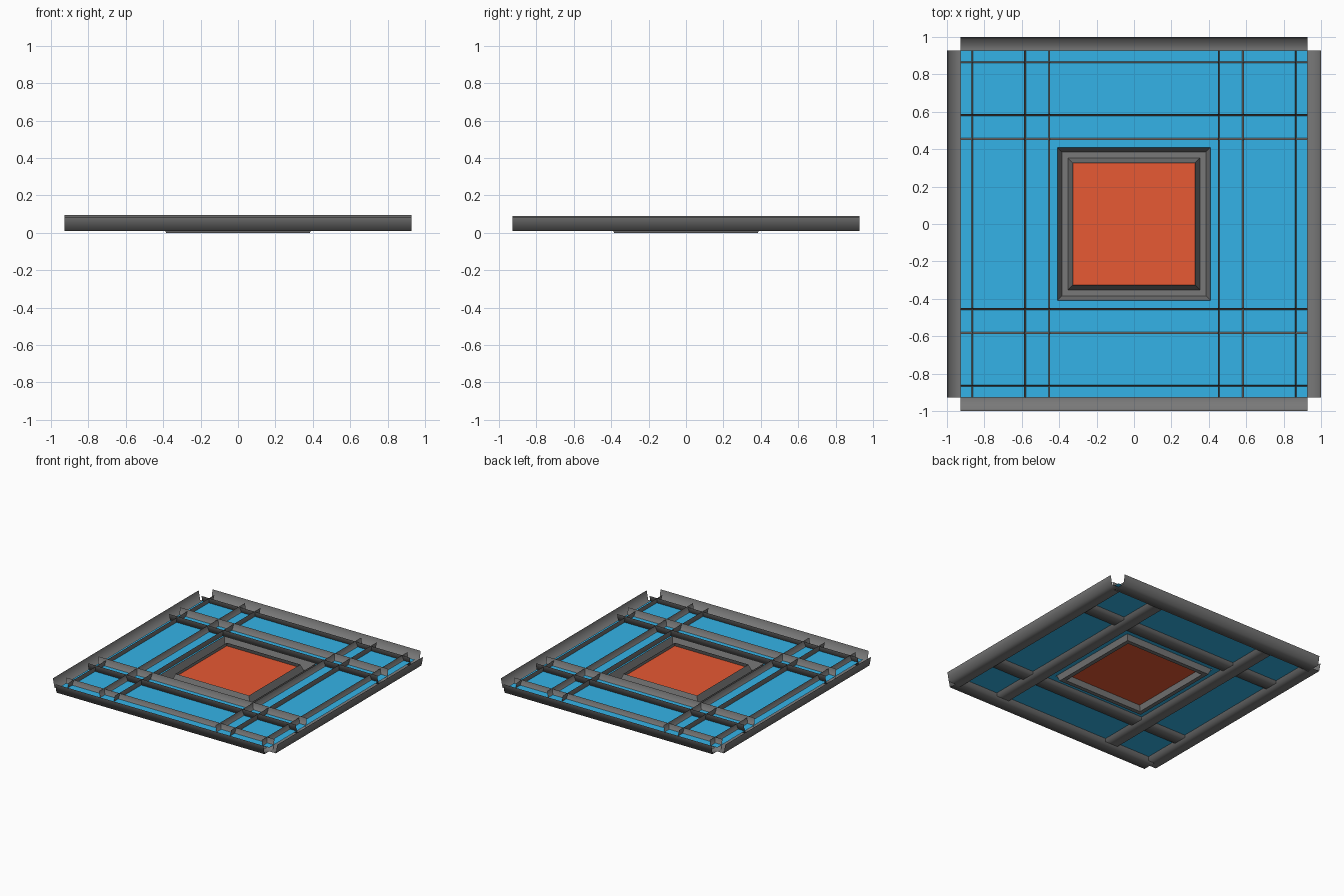
import bpy

cube = bpy.data.objects.get("Cube")
if cube:
    bpy.data.objects.remove(cube, do_unlink=True)


def material(name, rgb):
    m = bpy.data.materials.new(name)
    m.use_nodes = True
    m.diffuse_color = (*rgb, 1)
    m.node_tree.nodes["Principled BSDF"].inputs["Base Color"].default_value = (*rgb, 1)
    return m


GREY = material("metal grey", (0.19, 0.19, 0.19))
BLUE = material("glass blue", (0.034, 0.45, 0.8))
ORANGE = material("centre orange", (0.8, 0.1, 0.033))


def build(name, verts, faces, mat):
    mesh = bpy.data.meshes.new(name)
    mesh.from_pydata(verts, [], faces)
    mesh.materials.append(mat)
    obj = bpy.data.objects.new(name, mesh)
    bpy.context.collection.objects.link(obj)
    return obj


def channel(name, centre, along_x, bottom):
    """Open sheet channel with flared walls, smoothly shaded round its corners."""
    half = [(-0.07, bottom + 0.073), (-0.056, bottom)]
    profile = half + [(-o, z) for o, z in reversed(half)]
    verts = []
    for end in (-HALF, HALF):
        for off, z in profile:
            across = centre + off
            verts.append((end, across, z) if along_x else (across, end, z))
    n = len(profile)
    faces = [(i, i + 1, n + i + 1, n + i) for i in range(n - 1)]
    if not along_x:
        faces = [f[::-1] for f in faces]
    build(name, verts, faces, GREY).data.shade_smooth()


def square_rings(name, rings, mat):
    """Square bands joining successive (half width, height) rings."""
    verts = [(sx * r, sy * r, z) for r, z in rings
             for sx, sy in ((-1, -1), (1, -1), (1, 1), (-1, 1))]
    faces = [(4 * k + i, 4 * k + (i + 1) % 4, 4 * k + 4 + (i + 1) % 4, 4 * k + 4 + i)
             for k in range(len(rings) - 1) for i in range(4)]
    build(name, verts, faces, mat)


HALF = 0.927
SHEET_Z = 0.04

# Edge rails sit lowest; the inner beams cross slightly above them
for label, centre, z_across, z_along in (("edge_rail", 0.93, 0.01, 0.01),
                                         ("inner_beam", 0.518, 0.022, 0.017)):
    for side in (-1, 1):
        channel(label + ("_back" if side > 0 else "_front"), side * centre, True, z_across)
        channel(label + ("_left" if side > 0 else "_right"), side * centre, False, z_along)

# Blue sheet with a square opening
square_rings("blue_sheet", [(HALF, SHEET_Z), (0.405, SHEET_Z)], BLUE)

# Channel frame round the opening
square_rings("centre_frame", [(0.41, 0.07), (0.385, 0.0), (0.352, 0.0), (0.327, 0.07)], GREY)

# Orange centre panel
c = 0.335
build("centre_panel", [(-c, -c, SHEET_Z), (c, -c, SHEET_Z), (c, c, SHEET_Z), (-c, c, SHEET_Z)],
      [(0, 1, 2, 3)], ORANGE)
